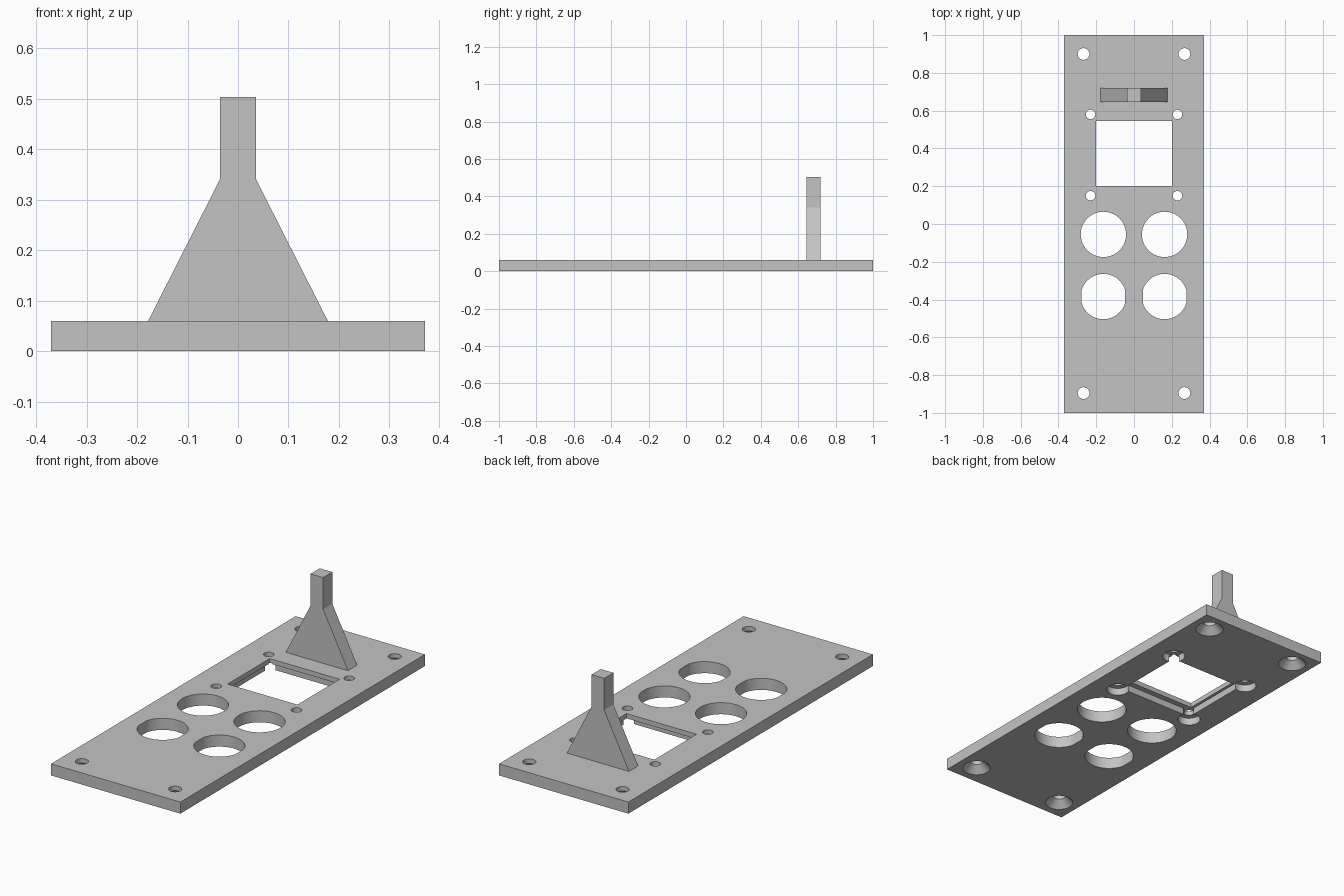
import bpy, bmesh
from mathutils import Matrix, Vector

cube = bpy.data.objects.get("Cube")
if cube:
    bpy.data.objects.remove(cube, do_unlink=True)

THICK = 0.06

grey = bpy.data.materials.new("plain grey")
grey.use_nodes = True
grey.diffuse_color = (0.55, 0.55, 0.55, 1)
grey.node_tree.nodes["Principled BSDF"].inputs["Base Color"].default_value = grey.diffuse_color


def add_object(name, bm):
    bmesh.ops.recalc_face_normals(bm, faces=bm.faces)
    mesh = bpy.data.meshes.new(name)
    bm.to_mesh(mesh)
    bm.free()
    mesh.materials.append(grey)
    ob = bpy.data.objects.new(name, mesh)
    bpy.context.collection.objects.link(ob)
    return ob


def box(name, low, high):
    low, high = Vector(low), Vector(high)
    bm = bmesh.new()
    bmesh.ops.create_cube(bm, size=1, matrix=Matrix.Translation((low + high) / 2)
                          @ Matrix.Diagonal((*(high - low), 1)))
    return add_object(name, bm)


def cone(x, y, z0, z1, r0, r1, flat=None):
    """Round cutter; flat limits its half width in x."""
    bm = bmesh.new()
    bmesh.ops.create_cone(bm, cap_ends=True, segments=64, radius1=r0, radius2=r1,
                          depth=z1 - z0)
    if flat:
        for v in bm.verts:
            v.co.x = max(-flat, min(flat, v.co.x))
        bmesh.ops.remove_doubles(bm, verts=bm.verts, dist=1e-5)
    bmesh.ops.translate(bm, verts=bm.verts, vec=(x, y, (z0 + z1) / 2))
    return add_object("cutter", bm)


def hole(x, y, r, flat=None):
    return cone(x, y, -0.1, 0.2, r, r, flat)


plate = box("base_plate", (-0.37, -1, 0), (0.37, 1, THICK))

# Window with a wider pocket on the underside
cutters = [box("cutter", (-0.2, 0.2, -0.1), (0.2, 0.545, 0.2)),
           box("cutter", (-0.215, 0.17, -0.1), (0.215, 0.56, 0.035))]

for s in (-1, 1):
    # Countersunk corner screw holes
    for y in (-0.895, 0.9):
        cutters += [hole(s * 0.267, y, 0.031),
                    cone(s * 0.267, y, -0.01, 0.037, 0.078, 0.031)]
    # Counterbored screw holes around the window
    for y in (0.15, 0.58):
        cutters += [hole(s * 0.23, y, 0.025),
                    cone(s * 0.23, y, -0.1, 0.038, 0.055, 0.055)]
    # Large button holes, the front pair with flattened sides
    cutters += [hole(s * 0.162, -0.055, 0.12),
                hole(s * 0.162, -0.384, 0.12, 0.115)]

for c in cutters:
    mod = plate.modifiers.new("cut", "BOOLEAN")
    mod.operation = "DIFFERENCE"
    mod.solver = "EXACT"
    mod.object = c

# Bake the cuts and drop the cutters
graph = bpy.context.evaluated_depsgraph_get()
baked = bpy.data.meshes.new_from_object(plate.evaluated_get(graph))
plate.modifiers.clear()
plate.data = baked
for c in cutters:
    bpy.data.objects.remove(c, do_unlink=True)

# Upright tab: flared foot narrowing to a straight stem
half = [(0.178, THICK), (0.036, 0.34), (0.036, 0.504)]
outline = half + [(-x, z) for x, z in reversed(half)]
bm = bmesh.new()
face = bm.faces.new([bm.verts.new((x, 0.645, z)) for x, z in outline])
ext = bmesh.ops.extrude_face_region(bm, geom=[face])
bmesh.ops.translate(bm, verts=[g for g in ext["geom"] if isinstance(g, bmesh.types.BMVert)],
                    vec=(0, 0.075, 0))
add_object("upright_tab", bm)

# Smooth hole walls, sharp edges kept
bpy.ops.object.select_all(action="DESELECT")
plate.select_set(True)
bpy.context.view_layer.objects.active = plate
bpy.ops.object.shade_smooth_by_angle(angle=0.4)
